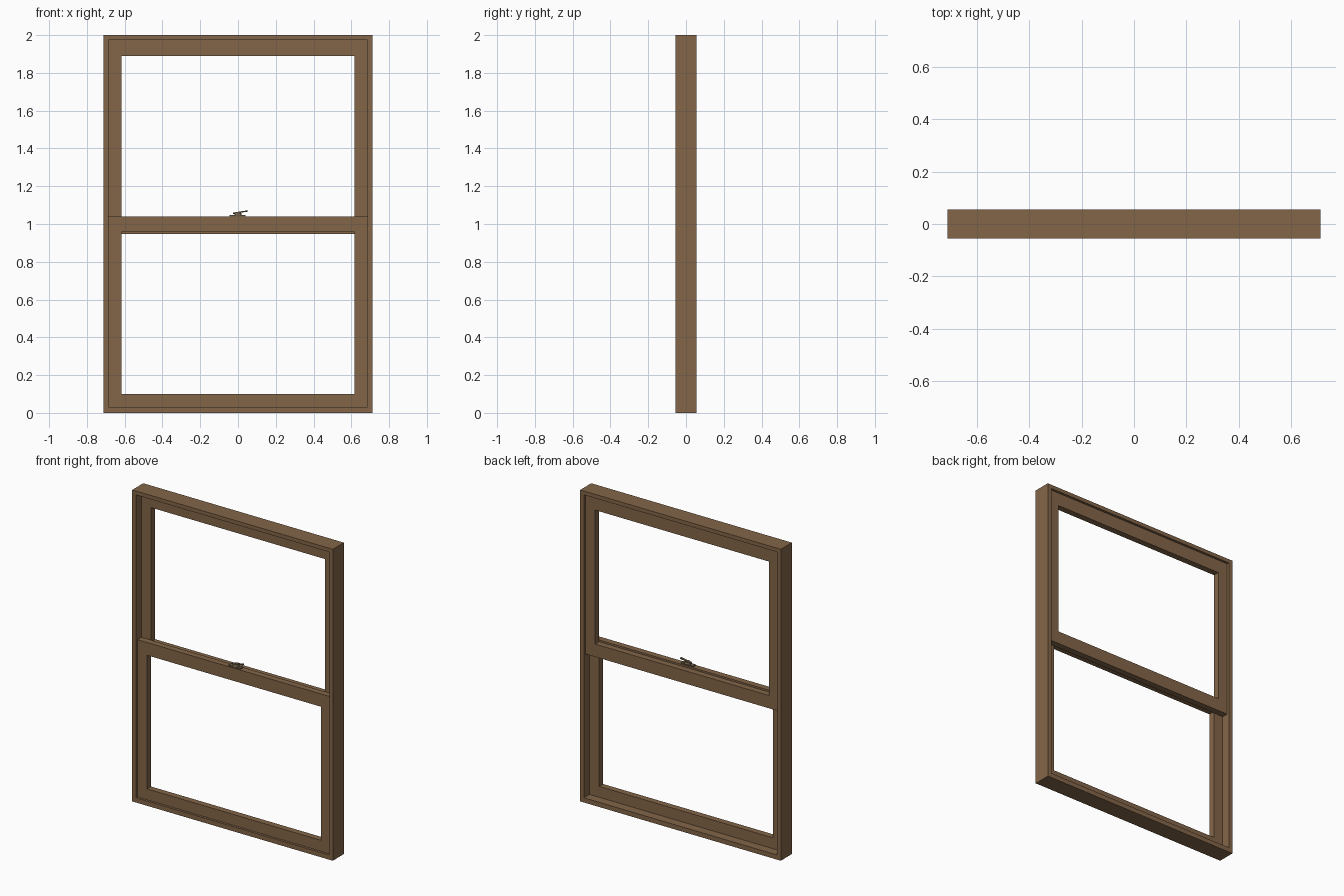
import bpy, bmesh, math
from mathutils import Matrix, Vector

if "Cube" in bpy.data.objects:
    bpy.data.objects.remove(bpy.data.objects["Cube"])


def material(name, color):
    m = bpy.data.materials.new(name)
    m.diffuse_color = color
    m.use_nodes = True
    m.node_tree.nodes["Principled BSDF"].inputs["Base Color"].default_value = m.diffuse_color
    return m


WOOD = material("brown_wood", (0.228, 0.132, 0.066, 1))
BRONZE = material("bronze", (0.16, 0.115, 0.065, 1))


def finish(name, bm, mat):
    bmesh.ops.recalc_face_normals(bm, faces=bm.faces)
    me = bpy.data.meshes.new(name)
    bm.to_mesh(me)
    bm.free()
    me.materials.append(mat)
    ob = bpy.data.objects.new(name, me)
    bpy.context.collection.objects.link(ob)
    return ob


def box(name, lo, hi, mat):
    bm = bmesh.new()
    lo, hi = Vector(lo), Vector(hi)
    bmesh.ops.create_cube(bm, size=1, matrix=Matrix.Translation((lo + hi) / 2)
                          @ Matrix.Diagonal((*(hi - lo), 1)))
    return finish(name, bm, mat)


def ring(name, outer, inner, y0, y1, mat):
    """Rectangular frame; outer and inner are (half width, bottom, top)."""
    bm = bmesh.new()
    loops = []
    for (w, b, t), y in ((outer, y0), (inner, y0), (inner, y1), (outer, y1)):
        loops.append([bm.verts.new((x, y, z))
                      for x, z in ((-w, b), (w, b), (w, t), (-w, t))])
    for i in range(4):
        a, c = loops[i], loops[(i + 1) % 4]
        for k in range(4):
            n = (k + 1) % 4
            bm.faces.new((a[k], a[n], c[n], c[k]))
    return finish(name, bm, mat)


# fixed outer frame
ring("outer_frame", (0.7125, 0, 2), (0.686, 0.03, 1.975), -0.056, 0.056, WOOD)

# two sliding sashes, open where the panes would sit: lower in front, upper behind
for name, y, outer, inner in (
        ("lower_sash", -0.021, (0.685, 0.03, 1.04), (0.617, 0.10, 0.958)),
        ("upper_sash", 0.021, (0.685, 0.948, 1.975), (0.617, 1.03, 1.89))):
    ring(name, outer, inner, y - 0.02, y + 0.02, WOOD)

# sash lock on the meeting rail: base plate, pivot and lever
box("lock_base", (-0.045, -0.034, 1.04), (0.04, -0.008, 1.048), BRONZE)

bm = bmesh.new()
bmesh.ops.create_cone(bm, cap_ends=True, segments=24, radius1=0.02, radius2=0.016,
                      depth=0.014, matrix=Matrix.Translation((0, -0.018, 1.055)))
finish("lock_pivot", bm, BRONZE)

bm = bmesh.new()
bmesh.ops.create_cube(bm, size=1, matrix=Matrix.Translation((0.013, -0.02, 1.063))
                      @ Matrix.Rotation(math.radians(-9), 4, 'Y')
                      @ Matrix.Diagonal((0.08, 0.014, 0.007, 1)))
lever = finish("lock_lever", bm, BRONZE)
mod = lever.modifiers.new("soft_edges", 'BEVEL')
mod.width = 0.002
mod.segments = 2
